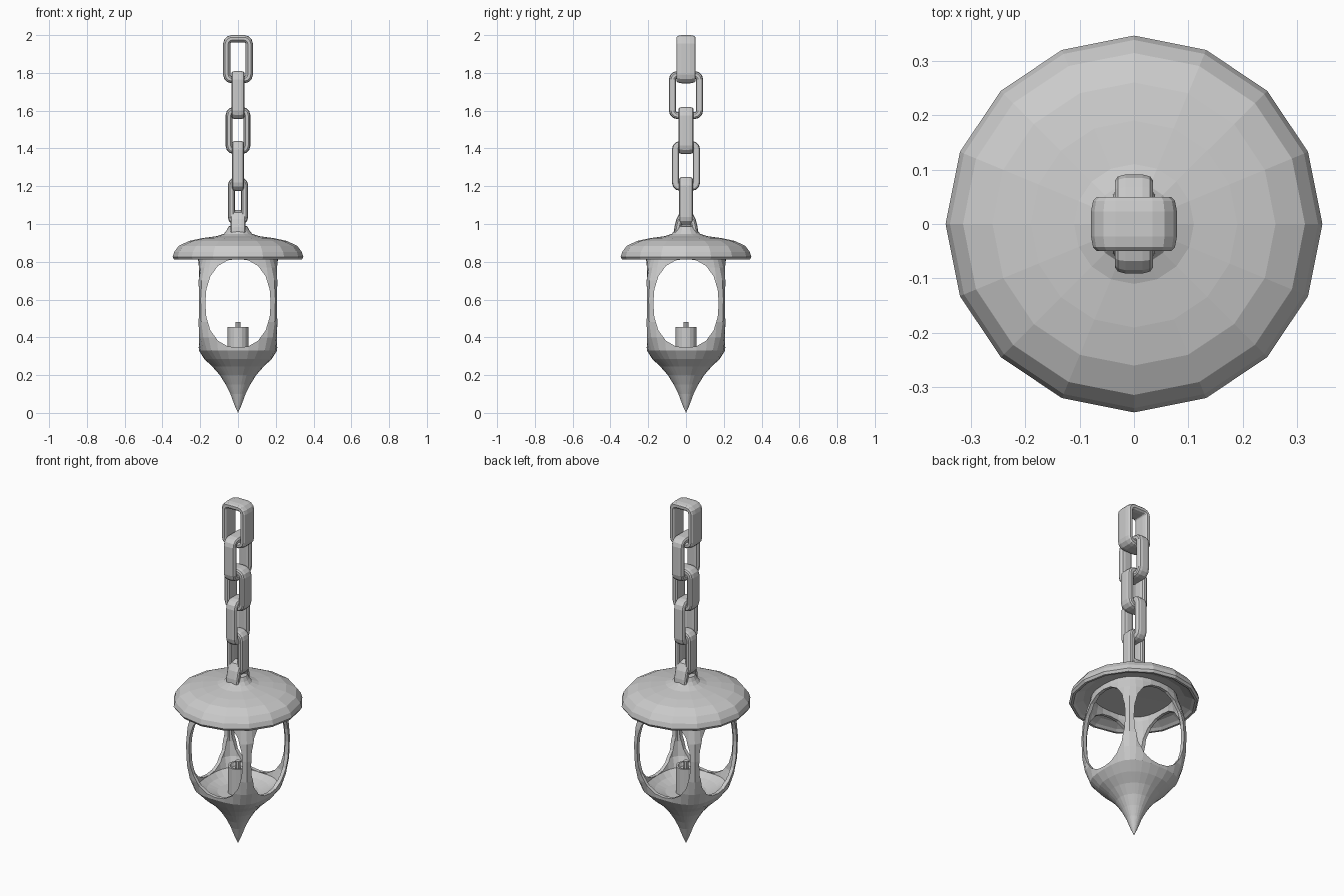
import bpy, bmesh
from math import sin, cos, pi
from mathutils import Vector

if "Cube" in bpy.data.objects:
    bpy.data.objects.remove(bpy.data.objects["Cube"])


def make_object(name, bm):
    bmesh.ops.recalc_face_normals(bm, faces=bm.faces)
    mesh = bpy.data.meshes.new(name)
    bm.to_mesh(mesh)
    bm.free()
    obj = bpy.data.objects.new(name, mesh)
    bpy.context.collection.objects.link(obj)
    return obj


def bridge(bm, a, b):
    n = len(a)
    for i in range(n):
        bm.faces.new((a[i], a[(i + 1) % n], b[(i + 1) % n], b[i]))


def lathe(name, profile, sides, corner_bias=0):
    """Stack of rings (half width, z, squareness); squareness 2 is a circle."""
    bm = bmesh.new()
    rings = []
    for p in profile:
        r, z, n = p if len(p) == 3 else (*p, 2)
        ring = []
        for i in range(sides):
            a = 2 * pi * i / sides
            a += corner_bias * sin(4 * a)
            k = r / (abs(cos(a)) ** n + abs(sin(a)) ** n) ** (1 / n)
            ring.append(bm.verts.new((k * cos(a), k * sin(a), z)))
        rings.append(ring)
    for a, b in zip(rings, rings[1:]):
        bridge(bm, a, b)
    bm.faces.new(rings[0])
    bm.faces.new(rings[-1])
    bmesh.ops.remove_doubles(bm, verts=bm.verts, dist=0.0002)
    return make_object(name, bm)


def sweep(name, path, half_depth, half_thick, along_y=False, closed=True):
    """Flat rounded bar swept along a path of (sideways, z) points."""
    bm = bmesh.new()
    rings, n = [], len(path)
    pts = [Vector(p) for p in path]
    section = [(1, .4), (.85, .8), (.45, 1), (-.45, 1), (-.85, .8), (-1, .4),
               (-1, -.4), (-.85, -.8), (-.45, -1), (.45, -1), (.85, -.8), (1, -.4)]
    for i, p in enumerate(pts):
        prev = pts[i - 1] if closed or i > 0 else p
        nxt = pts[(i + 1) % n] if closed or i < n - 1 else p
        t = (nxt - prev).normalized()
        normal = Vector((t.y, -t.x))
        ring = []
        for d, s in section:
            q = p + normal * s * half_thick
            d *= half_depth
            ring.append(bm.verts.new((d, q.x, q.y) if along_y else (q.x, d, q.y)))
        rings.append(ring)
    for a, b in zip(rings, rings[1:]):
        bridge(bm, a, b)
    if closed:
        bridge(bm, rings[-1], rings[0])
    else:
        bm.faces.new(rings[0])
        bm.faces.new(rings[-1])
    return make_object(name, bm)


def chain_link(name, half_w, z0, z1, half_depth, along_y, half_thick=.019):
    w, h, c = half_w - half_thick, (z1 - z0) / 2 - half_thick, (z0 + z1) / 2
    r = .027
    path = []
    for k, (sx, sz) in enumerate([(1, 1), (-1, 1), (-1, -1), (1, -1)]):
        for j in range(4):
            a = k * pi / 2 + j * pi / 6
            path.append((sx * (w - r) + r * cos(a), c + sz * (h - r) + r * sin(a)))
    return sweep(name, path, half_depth, half_thick, along_y)


# hollow lamp body: outside from tip to top, then inside back down
body = lathe("lantern_body", [
    (0, 0), (.018, .04), (.04, .1), (.065, .15), (.096, .2), (.136, .245),
    (.178, .285, 2.3), (.207, .33, 3), (.211, .4, 5), (.212, .48, 8),
    (.212, .6, 10), (.212, .7, 7), (.212, .77, 4), (.212, .82, 2.8), (.212, .848, 2.5),
    (.194, .848, 2.5), (.194, .82, 2.8), (.194, .77, 4), (.194, .7, 7),
    (.194, .6, 10), (.194, .48, 8), (.193, .4, 5), (.187, .345, 3),
    (.16, .32, 2.2), (.11, .302), (0, .3)], 32, .1)

# window openings cut through both axes
for axis in range(2):
    bm = bmesh.new()
    ends = []
    for d in (-.5, .5):
        ring = []
        for i in range(20):
            a = 2 * pi * i / 20
            k = (abs(cos(a)) ** 2.3 + abs(sin(a)) ** 2.3) ** (-1 / 2.3)
            u, z = .173 * k * cos(a), .58 + .235 * k * sin(a)
            ring.append(bm.verts.new((u, d, z) if axis == 0 else (d, u, z)))
        ends.append(ring)
    bridge(bm, *ends)
    for ring in ends:
        bm.faces.new(ring)
    cutter = make_object("window_cutter", bm)
    cutter.hide_render = True
    mod = body.modifiers.new("windows", 'BOOLEAN')
    mod.operation, mod.solver, mod.object = 'DIFFERENCE', 'EXACT', cutter
    bpy.context.view_layer.objects.active = body
    bpy.ops.object.modifier_apply(modifier=mod.name)
    bpy.data.objects.remove(cutter)

# domed roof with a shallow hollow underside and a short neck
lathe("roof", [
    (0, .85), (.2, .845), (.27, .838), (.31, .822), (.325, .811), (.337, .811),
    (.346, .825), (.338, .852), (.314, .884), (.26, .91), (.19, .925),
    (.11, .936), (.075, .948), (.06, .966), (.05, .988), (0, .99)], 16)

# hanging eye on the roof
sweep("roof_eye", [(-.047, .94), (-.044, .98), (-.034, 1.02), (-.018, 1.05),
                   (0, 1.057), (.018, 1.05), (.034, 1.02), (.044, .98),
                   (.047, .94)], .039, .018, along_y=True, closed=False)

# chain, links alternate direction and shrink downwards
links = [(.079, 1.745, 2.0, .05), (.091, 1.555, 1.81, .035),
         (.066, 1.37, 1.62, .04), (.075, 1.175, 1.44, .031),
         (.054, .992, 1.25, .036)]
for i, (w, z0, z1, d) in enumerate(links):
    chain_link(f"chain_link_{i + 1}", w, z0, z1, d, i % 2 == 1)

# candle with melted hollow, and wick
lathe("candle", [(.055, .295), (.055, .455), (.043, .455), (.035, .435), (0, .43)], 16)
lathe("wick", [(.014, .425), (.014, .482)], 8)
